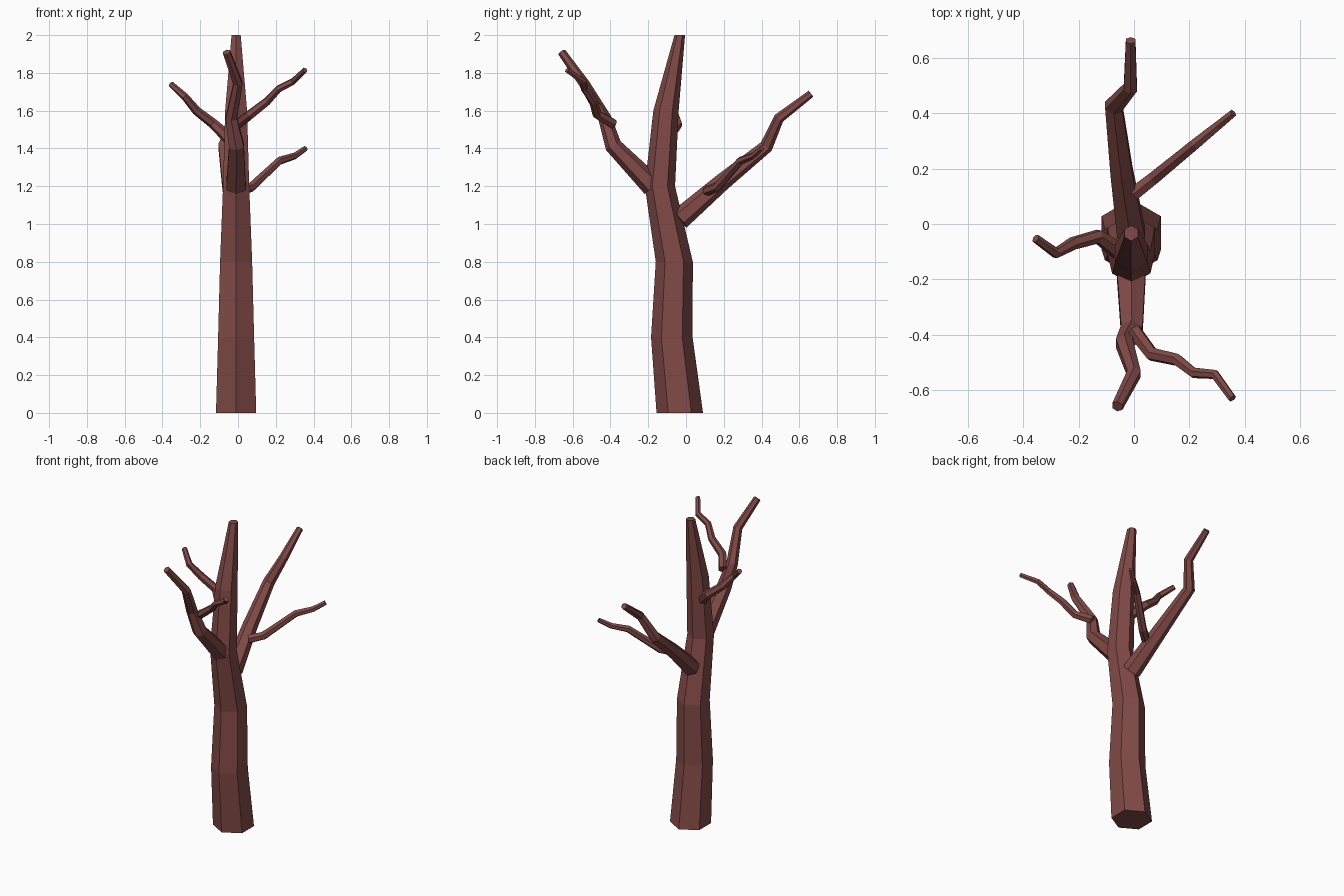
import bpy, bmesh, math
from mathutils import Vector

bark = bpy.data.materials.new("bark")
bark.diffuse_color = (0.22, 0.068, 0.062, 1)


def limb(name, points, radii, side=None, level=False, sides=6):
    """Tapered, capped six-sided tube along a path."""
    pts = [Vector(p) for p in points]
    if side is None:
        chord = pts[-1] - pts[0]
        side = Vector((0, 0, 1)).cross(chord).normalized()
    bm = bmesh.new()
    rings = []
    for i, (p, r) in enumerate(zip(pts, radii)):
        a = (p - pts[max(i - 1, 0)]).normalized()
        b = (pts[min(i + 1, len(pts) - 1)] - p).normalized()
        t = Vector((0, 0, 1)) if level else (a + b).normalized()
        u = t.cross(side).normalized()
        v = t.cross(u)
        rings.append([bm.verts.new(p + r * (u * math.cos(k * math.tau / sides)
                                            + v * math.sin(k * math.tau / sides)))
                      for k in range(sides)])
    for lo, hi in zip(rings, rings[1:]):
        for k in range(sides):
            j = (k + 1) % sides
            bm.faces.new((lo[k], lo[j], hi[j], hi[k]))
    bm.faces.new(rings[0][::-1])
    bm.faces.new(rings[-1])
    bmesh.ops.recalc_face_normals(bm, faces=bm.faces)
    mesh = bpy.data.meshes.new(name)
    bm.to_mesh(mesh)
    bm.free()
    mesh.materials.append(bark)
    obj = bpy.data.objects.new(name, mesh)
    bpy.context.collection.objects.link(obj)


# Trunk with level rings
limb("trunk",
     [(-0.01, -0.033, 0), (-0.01, -0.075, 0.4), (-0.01, -0.062, 0.8),
      (-0.01, -0.138, 1.2), (-0.01, -0.106, 1.6), (-0.01, -0.033, 2.0)],
     [0.123, 0.11, 0.098, 0.08, 0.067, 0.028],
     side=Vector((1, 0, 0)), level=True)

# Main branches
limb("back_branch",
     [(-0.01, -0.035, 1.025), (-0.045, 0.19, 1.22), (-0.073, 0.425, 1.41),
      (-0.013, 0.492, 1.56), (-0.012, 0.662, 1.69)],
     [0.058, 0.046, 0.036, 0.028, 0.02], side=Vector((1, 0, 0)))
limb("front_branch",
     [(-0.01, -0.175, 1.20), (-0.008, -0.385, 1.415), (-0.035, -0.43, 1.56),
      (0.0, -0.54, 1.745), (-0.06, -0.658, 1.91)],
     [0.06, 0.045, 0.035, 0.028, 0.022], side=Vector((1, 0, 0)))

# Thin side branches
limb("back_twig",
     [(0.0, 0.11, 1.175), (0.07, 0.165, 1.195), (0.22, 0.288, 1.335),
      (0.3, 0.353, 1.36), (0.358, 0.4, 1.4)],
     [0.028, 0.026, 0.022, 0.018, 0.015])
limb("front_twig",
     [(0.0, -0.385, 1.53), (0.065, -0.47, 1.58), (0.155, -0.49, 1.65),
      (0.215, -0.537, 1.715), (0.292, -0.543, 1.755), (0.355, -0.63, 1.815)],
     [0.028, 0.026, 0.023, 0.02, 0.018, 0.015])
limb("left_twig",
     [(-0.045, -0.105, 1.45), (-0.13, -0.045, 1.53), (-0.22, -0.07, 1.6),
      (-0.282, -0.105, 1.675), (-0.355, -0.052, 1.74)],
     [0.034, 0.027, 0.024, 0.02, 0.016])
